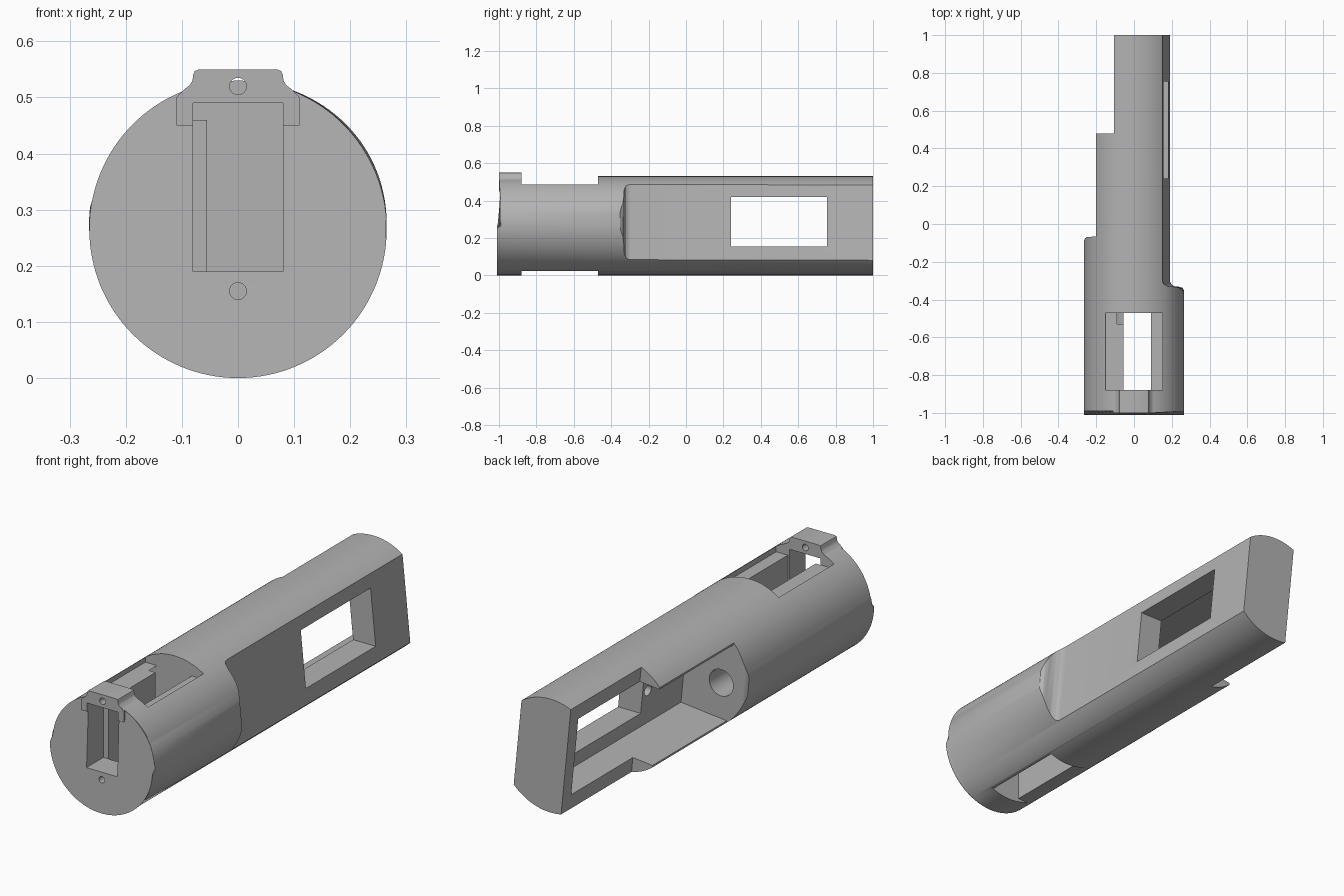
import bpy, bmesh, math
from mathutils import Matrix

if "Cube" in bpy.data.objects:
    bpy.data.objects.remove(bpy.data.objects["Cube"], do_unlink=True)

R = 0.265                                    # body radius, also axis height
TILT = Matrix.Translation((0, 0, R)) @ Matrix.Rotation(math.radians(-5.7), 4, 'Y')

grey = bpy.data.materials.new("light_grey_plastic")
grey.use_nodes = True
colour = (0.45, 0.45, 0.45, 1)
grey.diffuse_color = colour
grey.node_tree.nodes["Principled BSDF"].inputs["Base Color"].default_value = colour


def finish(name, bm, matrix=None):
    if matrix is not None:
        bm.transform(matrix)
    bmesh.ops.recalc_face_normals(bm, faces=bm.faces[:])
    mesh = bpy.data.meshes.new(name)
    bm.to_mesh(mesh)
    bm.free()
    mesh.materials.append(grey)
    obj = bpy.data.objects.new(name, mesh)
    bpy.context.scene.collection.objects.link(obj)
    return obj


def box(name, xs, ys, zs, matrix=None):
    bm = bmesh.new()
    bmesh.ops.create_cube(bm, size=1)
    for v in bm.verts:
        v.co = [r[0] if c < 0 else r[1] for c, r in zip(v.co, (xs, ys, zs))]
    return finish(name, bm, matrix)


def rod(name, radius, y0, y1, x=0, z=R, sides=32, bevel=0):
    # cylinder along y, optionally rounded at its front rim
    bm = bmesh.new()
    bmesh.ops.create_cone(bm, cap_ends=True, segments=sides, radius1=radius,
                          radius2=radius, depth=y1 - y0)
    bm.transform(Matrix.Translation((x, (y0 + y1) / 2, z)) @ Matrix.Rotation(-math.pi / 2, 4, 'X'))
    if bevel:
        rim = [e for e in bm.edges if all(v.co.y < y0 + 0.001 for v in e.verts)]
        bmesh.ops.bevel(bm, geom=rim, offset=bevel, segments=4, profile=0.5, affect='EDGES')
    return finish(name, bm)


def prism(name, points, depth, matrix=None):
    bm = bmesh.new()
    face = bm.faces.new([bm.verts.new(p) for p in points])
    new = bmesh.ops.extrude_face_region(bm, geom=[face])["geom"]
    moved = [v for v in new if isinstance(v, bmesh.types.BMVert)]
    bmesh.ops.translate(bm, verts=moved, vec=depth)
    return finish(name, bm, matrix)


def combine(target, tool, operation='DIFFERENCE'):
    mod = target.modifiers.new(tool.name, 'BOOLEAN')
    mod.operation, mod.solver, mod.object = operation, 'EXACT', tool
    bpy.context.view_layer.objects.active = target
    bpy.ops.object.modifier_apply(modifier=mod.name)
    bpy.data.objects.remove(tool, do_unlink=True)


def side_cut(name, points):
    # outline in the tilted x-y plane, swept through the full height
    return prism(name, [(x, y, -0.4) for x, y in points], (0, 0, 0.8), TILT)


# Round body and the filleted screw tab on its front rim
body = rod("handle_body", R, -1, 1, sides=128, bevel=0.01)
half = [(0.11, 0.5), (0.095, 0.515), (0.086, 0.522), (0.081, 0.53),
        (0.08, 0.54), (0.077, 0.547), (0.07, 0.55)]
outline = [(0.11, 0.45)] + half
outline += [(-x, z) for x, z in reversed(outline)]
tab = prism("front_tab", [(x, -1, z) for x, z in outline], (0, 0.12, 0))
combine(body, tab, 'UNION')

cutters = [
    # Flat grip face with a rounded shoulder
    side_cut("right_flat", [(0.3, -0.37), (0.266, -0.37), (0.262, -0.352), (0.25, -0.338),
                            (0.235, -0.333), (0.2, -0.33), (0.18, -0.32), (0.173, -0.308),
                            (0.171, -0.295), (0.171, 1.1), (0.3, 1.1)]),
    # Opposite side, stepped twice
    side_cut("left_steps", [(-0.3, -0.11), (-0.266, -0.11), (-0.262, -0.088), (-0.25, -0.074),
                            (-0.235, -0.068), (-0.182, -0.067), (-0.182, 0.48),
                            (-0.08, 0.48), (-0.08, 1.1), (-0.3, 1.1)]),
    # Long inner bay, open to the stepped side
    box("inner_bay", (-0.4, 0.055), (-0.067, 0.935), (-0.183, 0.183), TILT),
    box("side_window", (0, 0.4), (0.24, 0.755), (0.155, 0.42)),
    # Front bay, open above and below
    box("front_slot", (-0.055, 0.09), (-0.88, -0.47), (-0.1, 0.7)),
    box("top_opening", (-0.15, 0.15), (-0.88, -0.47), (0.46, 0.7)),
    box("bottom_opening", (-0.12, 0.12), (-0.88, -0.47), (-0.1, 0.022)),
    rod("bay_end", 0.215, -0.53, -0.47, sides=64),
    box("front_window", (-0.08, 0.08), (-1.1, -0.879), (0.19, 0.49)),
    # Cable passage through the bulkhead
    rod("cable_hole", 0.062, -0.5, 0, x=-0.135, z=0.235),
]
# Screw holes in the front wall and beside the side window
cutters += [rod("front_screw_hole", 0.015, -1.1, -0.87, z=z) for z in (0.155, 0.52)]
for y in (0.2, 0.795):
    hole = rod("side_screw_hole", 0.025, -0.05, 0.05, z=0)
    hole.data.transform(Matrix.Translation((0.06, y, 0.25)) @ Matrix.Rotation(math.pi / 2, 4, 'Z'))
    cutters.append(hole)
for cutter in cutters:
    combine(body, cutter)

# Smooth curved skin, crisp cut edges
bpy.ops.object.select_all(action='DESELECT')
body.select_set(True)
bpy.context.view_layer.objects.active = body
bpy.ops.object.shade_smooth_by_angle(angle=math.radians(28))
